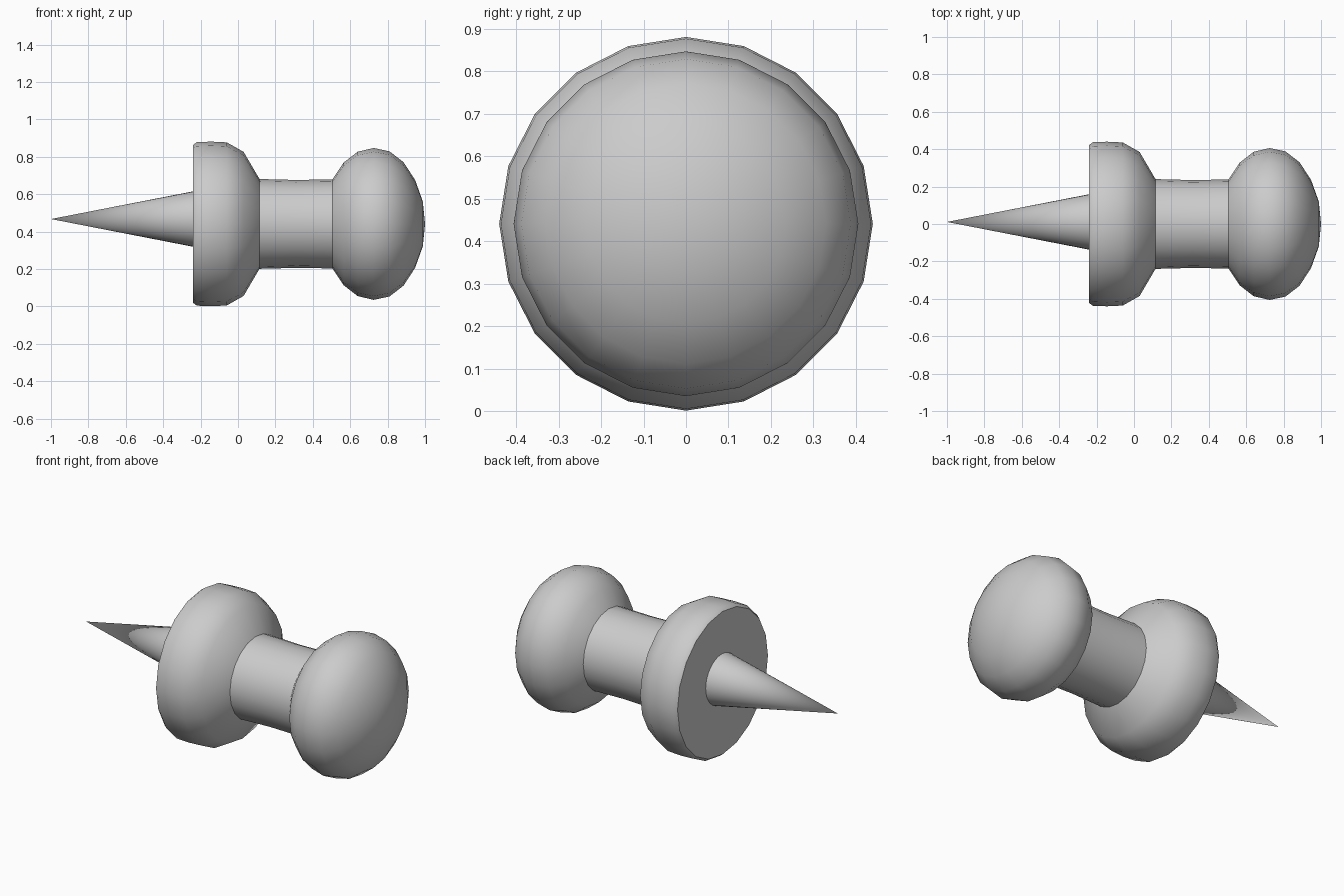
import bpy, bmesh
from math import sin, cos, pi, radians

if "Cube" in bpy.data.objects:
    bpy.data.objects.remove(bpy.data.objects["Cube"])

SIDES = 20


def lathe(name, profile, cy, cz, angle, sides=SIDES):
    """Revolve (x, radius) points around an axis parallel to x; zero radius makes a pole."""
    bm = bmesh.new()
    rings = []
    for x, r in profile:
        n = sides if r > 0 else 1
        rings.append([bm.verts.new((x, cy + r * sin(2 * pi * i / sides),
                                    cz + r * cos(2 * pi * i / sides))) for i in range(n)])
    for a, b in zip(rings, rings[1:]):
        for i in range(sides):
            j = (i + 1) % sides
            quad = [a[i % len(a)], a[j % len(a)], b[j % len(b)], b[i % len(b)]]
            bm.faces.new(list(dict.fromkeys(quad)))
    for ring in (rings[0], rings[-1]):
        if len(ring) > 1:
            bm.faces.new(ring)
    bmesh.ops.recalc_face_normals(bm, faces=bm.faces)
    mesh = bpy.data.meshes.new(name)
    bm.to_mesh(mesh)
    bm.free()
    obj = bpy.data.objects.new(name, mesh)
    bpy.context.collection.objects.link(obj)
    bpy.ops.object.select_all(action='DESELECT')
    obj.select_set(True)
    bpy.context.view_layer.objects.active = obj
    bpy.ops.object.shade_smooth_by_angle(angle=radians(angle))
    return obj


# Handle: collar, waist and domed knob in one turned piece
lathe("handle", [
    (-0.24, 0.422), (-0.22, 0.437), (-0.145, 0.44), (-0.06, 0.436),
    (0.03, 0.385), (0.115, 0.24),
    (0.31, 0.235), (0.505, 0.238),
    (0.565, 0.328), (0.64, 0.386), (0.725, 0.406), (0.81, 0.388),
    (0.885, 0.33), (0.947, 0.235), (0.988, 0.12), (1.0, 0.0),
], 0.0, 0.441, 38)

# Needle: smooth cone set slightly off the handle axis
lathe("needle", [(-1.0, 0.0), (-0.235, 0.149)], 0.011, 0.467, 60, 32)
